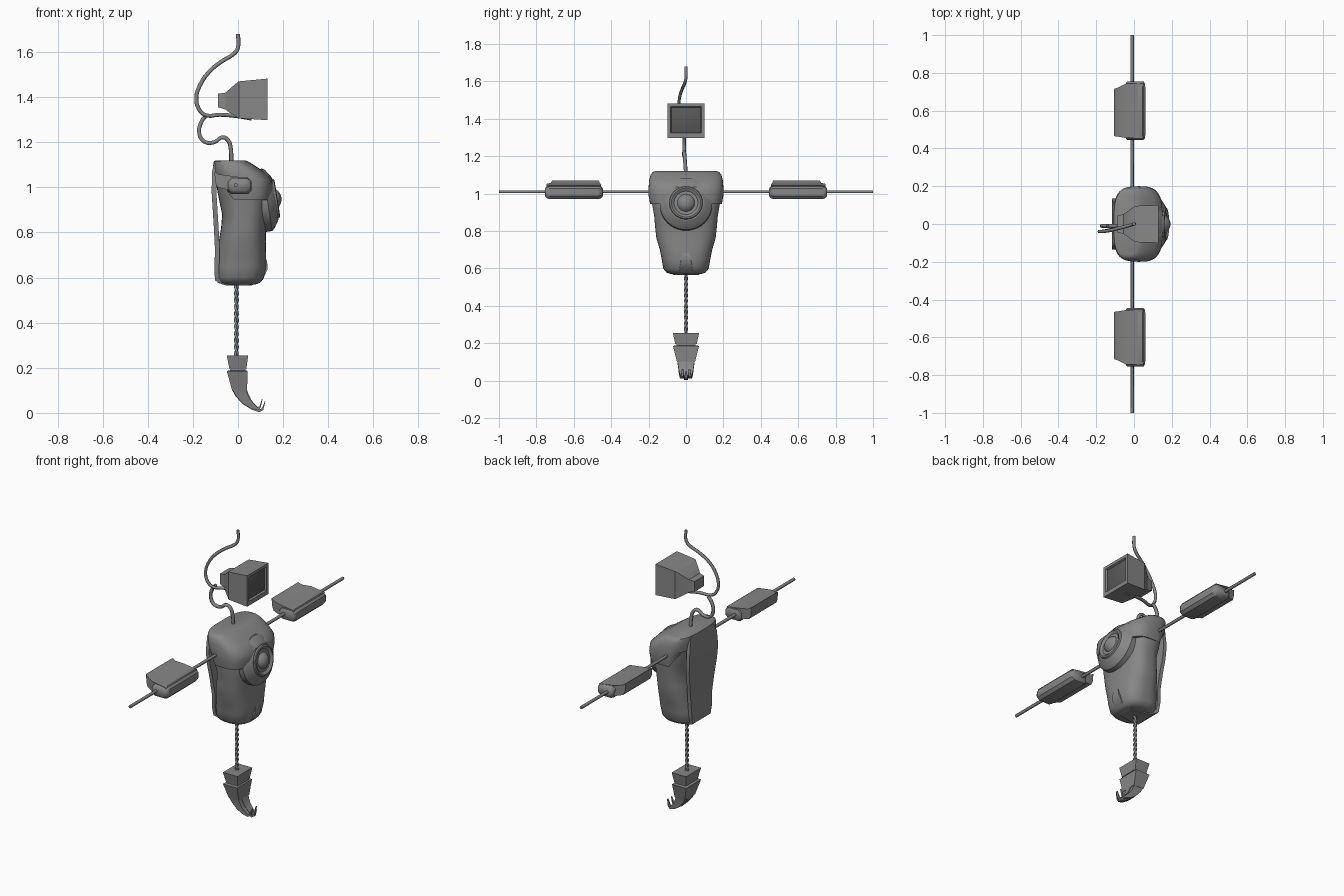
import bpy, bmesh, math
from mathutils import Vector, Matrix

cube = bpy.data.objects.get("Cube")
if cube:
    bpy.data.objects.remove(cube, do_unlink=True)


def material(name, v):
    m = bpy.data.materials.new(name)
    m.use_nodes = True
    m.diffuse_color = (v, v, v, 1)
    m.node_tree.nodes["Principled BSDF"].inputs["Base Color"].default_value = (v, v, v, 1)
    return m


GREY = material("mid grey", 0.24)
DARK = material("dark glass", 0.1)


def finish(name, bm, mat=GREY, angle=40):
    bmesh.ops.recalc_face_normals(bm, faces=bm.faces)
    me = bpy.data.meshes.new(name)
    bm.to_mesh(me)
    bm.free()
    me.materials.append(mat)
    ob = bpy.data.objects.new(name, me)
    bpy.context.collection.objects.link(ob)
    bpy.ops.object.select_all(action="DESELECT")
    ob.select_set(True)
    bpy.context.view_layer.objects.active = ob
    bpy.ops.object.shade_smooth_by_angle(angle=math.radians(angle))
    return ob


def loft(name, rings, mat=GREY, angle=40):
    """Skin a stack of point rings and cap both ends."""
    bm = bmesh.new()
    rows = [[bm.verts.new(p) for p in r] for r in rings]
    n = len(rows[0])
    for a, b in zip(rows, rows[1:]):
        for i in range(n):
            j = (i + 1) % n
            bm.faces.new((a[i], a[j], b[j], b[i]))
    bm.faces.new(rows[0])
    bm.faces.new(rows[-1])
    return finish(name, bm, mat, angle)


def oval(z, x0, x1, hy, power=2.6, n=48):
    cx, hx, pts = (x0 + x1) / 2, (x1 - x0) / 2, []
    for i in range(n):
        t = math.tau * i / n
        c, s = math.cos(t), math.sin(t)
        pts.append((cx + math.copysign(abs(c) ** (2 / power), c) * hx,
                    math.copysign(abs(s) ** (2 / power), s) * hy, z))
    return pts


def rect_z(z, x0, x1, hy):
    return [(x0, -hy, z), (x1, -hy, z), (x1, hy, z), (x0, hy, z)]


def rect_x(x, z0, z1, hy):
    return [(x, -hy, z0), (x, hy, z0), (x, hy, z1), (x, -hy, z1)]


def tube(name, pts, r, smooth=False):
    cu = bpy.data.curves.new(name, "CURVE")
    cu.dimensions = "3D"
    cu.bevel_depth, cu.bevel_resolution, cu.use_fill_caps = r, 1, True
    sp = cu.splines.new("BEZIER" if smooth else "POLY")
    if smooth:
        sp.bezier_points.add(len(pts) - 1)
        for b, p in zip(sp.bezier_points, pts):
            b.co = p
            b.handle_left_type = b.handle_right_type = "AUTO"
        sp.resolution_u = 3
    else:
        sp.points.add(len(pts) - 1)
        for b, p in zip(sp.points, pts):
            b.co = (*p, 1)
    cu.materials.append(GREY)
    ob = bpy.data.objects.new(name, cu)
    bpy.context.collection.objects.link(ob)
    return ob


def lathe_x(name, profile, place, n=40):
    """Revolve (x, radius) pairs about the x axis."""
    rings = [[place @ Vector((x, r * math.cos(math.tau * i / n), r * math.sin(math.tau * i / n)))
              for i in range(n)] for x, r in profile]
    return loft(name, rings, angle=30)


# Body: waisted pouch
body = [(.57, -.07, .08, .08), (.578, -.09, .1, .105), (.6, -.1, .115, .122),
        (.65, -.1, .125, .13), (.7, -.092, .125, .14), (.76, -.085, .123, .158),
        (.82, -.075, .125, .165), (.88, -.07, .13, .17), (.95, -.085, .135, .182),
        (1.03, -.1, .12, .185), (1.09, -.1, .07, .17)]
loft("body", [oval(*s) for s in body])

# Upper shell: lower rim rises towards the back
shell = [(.945, -.09, .15, .192), (.99, -.1, .157, .2), (1.035, -.108, .152, .2),
         (1.07, -.11, .115, .197), (1.1, -.11, .07, .19), (1.115, -.107, .045, .178),
         (1.12, -.1, .03, .165)]
rings = [oval(*s, 3) for s in shell]
rings[0] = [(x, y, z + .09 * min(1, max(0, (-.02 - x) / .06))) for x, y, z in rings[0]]
rings[1] = [(x, y, z + .05 * min(1, max(0, (-.02 - x) / .06))) for x, y, z in rings[1]]
loft("upper_shell", rings)

# Round front plate, ring and lens
plate = Matrix.Translation((.13, 0, .945)) @ Matrix.Rotation(math.radians(-9), 4, "Y")
lathe_x("front_plate", [(-.06, .14), (0, .14), (.012, .13), (.035, .095)], plate)
lathe_x("lens_ring", [(.03, .092), (.042, .086), (.045, .078), (.036, .064), (.03, .06)], plate)
lathe_x("lens", [(.055 * math.sin(a) + .008, .054 * math.cos(a))
                 for a in [math.radians(d) for d in range(0, 90, 11)]], plate)

# Strap down the back, under the base and up the front: x, z, half width
strap = [(-.1, 1.105, .11), (-.108, 1.07, .125), (-.11, .98, .135), (-.105, .9, .13),
         (-.1, .82, .115), (-.095, .72, .1), (-.098, .64, .095), (-.096, .59, .085),
         (-.06, .573, .07), (0, .571, .055), (.06, .572, .045), (.105, .595, .036),
         (.125, .64, .028), (.122, .67, .02), (.112, .695, .014)]
rings = []
for i, (x, z, w) in enumerate(strap):
    a, b = strap[max(i - 1, 0)], strap[min(i + 1, len(strap) - 1)]
    t = Vector((b[0] - a[0], 0, b[1] - a[1])).normalized()
    out = Vector((t.z, 0, -t.x)) * .007
    p = Vector((x, 0, z))
    rings.append([p + out + Vector((0, w, 0)), p + out - Vector((0, w, 0)),
                  p - out * 2 - Vector((0, w, 0)), p - out * 2 + Vector((0, w, 0))])
loft("back_strap", rings)

# Cross rod with a pod and a lid on each side
tube("cross_rod", [(-.01, -1, 1.01), (-.01, 1, 1.01)], .009)
for side, label in ((1, "rear"), (-1, "front")):
    pod = []
    for y, k in ((.445, .55), (.452, .85), (.47, 1), (.725, 1), (.745, .85), (.755, .55)):
        hx, hz, c = .053 * (.6 + .4 * k), .037 * k, .016
        sec = [(-hx, -hz + c), (-hx + c, -hz), (hx - c, -hz), (hx, -hz + c),
               (hx, hz - c), (hx - c, hz), (-hx + c, hz), (-hx, hz - c)]
        pod.append([(.007 + x, side * y, 1.007 + z) for x, z in sec])
    loft(label + "_pod", pod)
    prof = [(-.105, 1.07), (-.085, 1.058), (-.04, 1.052), (.05, 1.04), (.04, 1.02),
            (-.03, .985), (-.09, 1.0), (-.1, 1.02)]
    ends = ((.465, .455), (.715, .745))
    loft(label + "_pod_lid",
         [[(x, side * (a + (b - a) * min(1, max(0, (x + .1) / .06))), z) for x, z in prof]
          for a, b in ends], angle=25)

# Monitor head: stepped case, open front frame, glass
loft("monitor_case", [rect_x(-.088, 1.355, 1.415, .045), rect_x(-.055, 1.345, 1.42, .052),
                      rect_x(-.05, 1.34, 1.425, .056), rect_x(0, 1.308, 1.468, .092),
                      rect_x(.005, 1.306, 1.47, .096), rect_x(.13, 1.298, 1.482, .1),
                      rect_x(.13, 1.323, 1.465, .082), rect_x(.115, 1.33, 1.458, .076)], angle=20)
loft("monitor_screen", [rect_x(.112, 1.326, 1.462, .08), rect_x(.12, 1.328, 1.46, .078),
                        rect_x(.127, 1.345, 1.445, .06)], DARK)

# Cables above the body
tube("upper_cable", [(0, 0, 1.68), (0, 0, 1.62), (-.015, -.005, 1.595), (-.07, -.02, 1.56),
                     (-.13, -.035, 1.51), (-.17, -.04, 1.45), (-.185, -.04, 1.4),
                     (-.175, -.04, 1.35), (-.145, -.035, 1.32), (-.08, -.02, 1.322),
                     (0, -.005, 1.315), (.06, 0, 1.305)], .009, True)
tube("neck_cable", [(-.14, -.01, 1.32), (-.16, -.01, 1.295), (-.172, -.01, 1.24),
                    (-.15, -.01, 1.203), (-.105, -.01, 1.2), (-.07, -.01, 1.222),
                    (-.045, -.008, 1.21), (-.032, -.005, 1.17), (-.03, 0, 1.1)], .01, True)

# Twisted cable below the body
for k in (0, 1):
    tube("twisted_strand_" + "ab"[k],
         [(-.007 + .005 * math.cos(i * .6 + k * math.pi), .005 * math.sin(i * .6 + k * math.pi),
           .59 - .0057 * i) for i in range(61)], .006)

# Claw: two tapered cuffs and three hooked fingers
loft("upper_cuff", [rect_z(.255, -.05, .045, .07), rect_z(.195, -.038, .037, .057)])
loft("lower_cuff", [rect_z(.205, -.035, .034, .052), rect_z(.188, -.035, .034, .052),
                    rect_z(.186, -.05, .043, .07), rect_z(.1, -.026, .04, .048)])


def finger(name, y0, y1, path, spread):
    rings = []
    for i, (xa, za, xb, zb) in enumerate(path):
        f = i / (len(path) - 1)
        c = (y0 + y1) / 2 * (1 - spread * f)
        h = (y1 - y0) / 2 * (1 - .75 * f)
        rings.append([(xa, c - h, za), (xb, c - h, zb), (xb, c + h, zb), (xa, c + h, za)])
    loft(name, rings)


hook = [(-.026, .102, .04, .102), (-.012, .075, .046, .085), (.02, .04, .06, .055),
        (.06, .015, .08, .034), (.095, .003, .097, .016), (.112, .013, .106, .02),
        (.121, .05, .118, .05)]
short = [(xa * .9, za + .012 * i / 6, xb * .9, zb + .012 * i / 6)
         for i, (xa, za, xb, zb) in enumerate(hook)]
finger("middle_finger", -.02, .02, hook, 0)
finger("front_finger", -.047, -.014, short, .4)
finger("rear_finger", .014, .047, short, .4)
